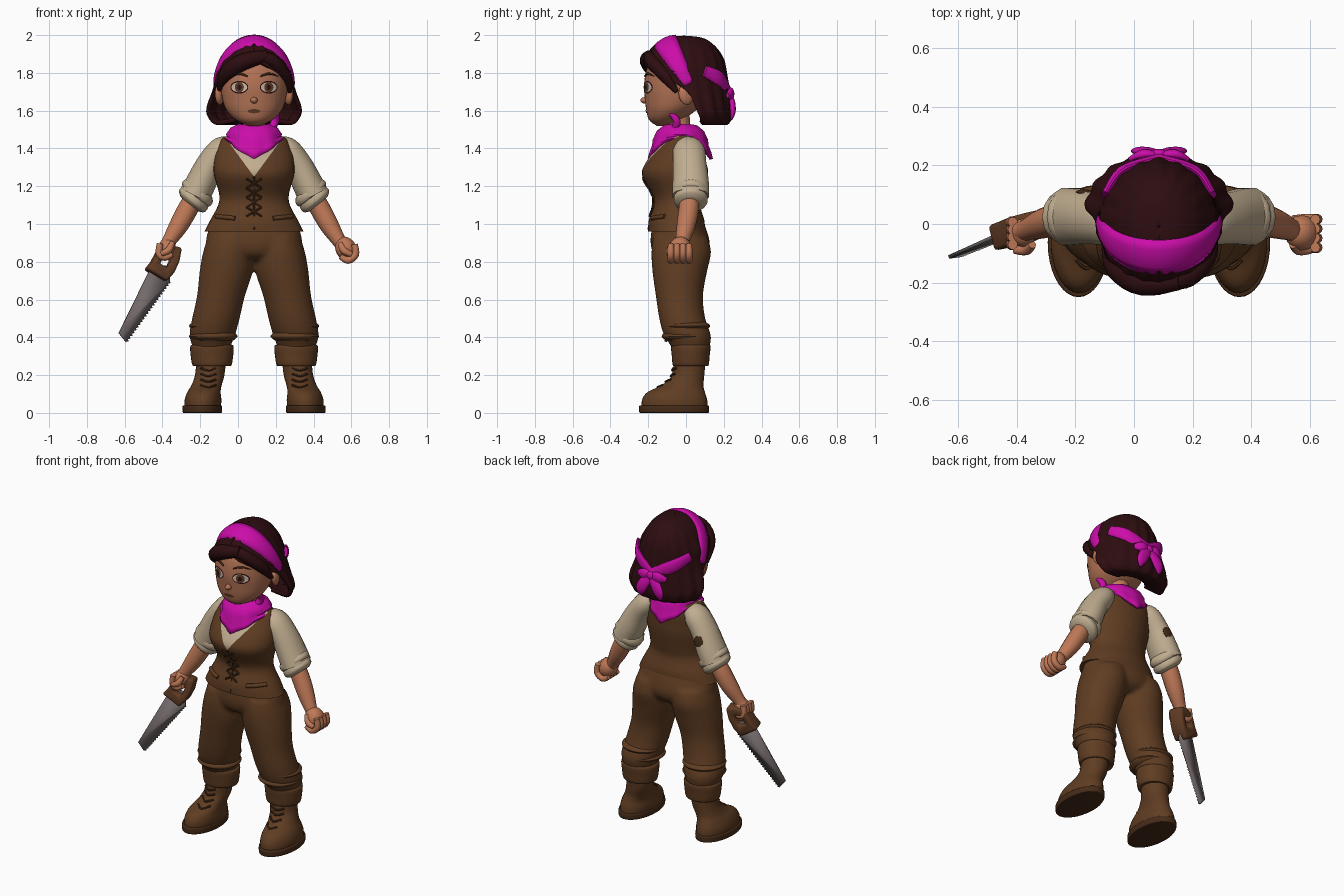
import bpy, bmesh
from math import sin, cos, asin, pi, radians
from mathutils import Vector, Matrix, Euler

if "Cube" in bpy.data.objects:
    bpy.data.objects.remove(bpy.data.objects["Cube"])
CENTRE = 0.085  # body midline

def material(name, *rgb):
    m = bpy.data.materials.new(name)
    m.use_nodes = True
    m.diffuse_color = (*rgb, 1)
    m.node_tree.nodes["Principled BSDF"].inputs["Base Color"].default_value = (*rgb, 1)
    return m

brown = material("brown cloth and leather", .115, .046, .016)
dark = material("dark leather", .06, .024, .009)
wood = material("handle wood", .12, .045, .018)
hair = material("dark hair", .026, .004, .005)
skin = material("skin", .52, .19, .095)
face_skin = material("face skin", .45, .17, .09)
pink = material("magenta cloth", .60, .004, .40)
cream = material("cream shirt", .53, .42, .28)
steel = material("steel", .17, .14, .14)
white = material("eye white", .6, .5, .42)

def smooth(rows, steps=4):
    """Catmull-Rom interpolation of rows of numbers."""
    p, out = [rows[0], *rows, rows[-1]], []
    for i in range(len(rows) - 1):
        for t in (k / steps for k in range(steps)):
            out.append([.5 * (2*b + (c - a)*t + (2*a - 5*b + 4*c - d)*t*t + (3*b - a - 3*c + d)*t**3)
                        for a, b, c, d in zip(*p[i:i + 4])])
    return out + [list(rows[-1])]

def turns(n):
    return [2 * pi * j / n for j in range(n)]

def grid(rings, closed=True, cap=True, bm=None):
    """Join rings of points into a skin, in a new or a given bmesh."""
    bm = bm or bmesh.new()
    vs = [[bm.verts.new(p) for p in ring] for ring in rings]
    n = len(rings[0])
    for a, b in zip(vs, vs[1:]):
        for j in range(n if closed else n - 1):
            bm.faces.new((a[j], a[(j + 1) % n], b[(j + 1) % n], b[j]))
    if cap:
        bm.faces.new(vs[0])
        bm.faces.new(vs[-1])
    return bm

def finish(name, bm, *mats, mirror=False, thick=0, rule=None, x=CENTRE, angle=50):
    bmesh.ops.recalc_face_normals(bm, faces=bm.faces[:])
    for f in bm.faces if rule else ():
        f.material_index = rule(f.calc_center_median())
    me = bpy.data.meshes.new(name)
    bm.to_mesh(me)
    bm.free()
    for m in mats:
        me.materials.append(m)
    me.shade_smooth()
    me.set_sharp_from_angle(angle=radians(angle))
    ob = bpy.data.objects.new(name, me)
    ob.location.x = x
    bpy.context.collection.objects.link(ob)
    if thick:
        ob.modifiers.new("thickness", 'SOLIDIFY').thickness = thick
    if mirror:
        ob.modifiers.new("mirror", 'MIRROR')
    return ob

def loft_rings(rows, n=36):
    """Rows are (height, x, y, half width, half depth)."""
    return [[Vector((x + rx * sin(t), y - ry * cos(t), z)) for t in turns(n)]
            for z, x, y, rx, ry in smooth(rows)]

def loft(name, rows, mat, **kw):
    return finish(name, grid(loft_rings(rows)), mat, **kw)

def tube(name, rows, mat, wide=1, ref=(0, 1, 0), n=14, **kw):
    """Rows are (x, y, z, radius); wide stretches the section along ref."""
    pts, rings = smooth(rows), []
    for i, row in enumerate(pts):
        a, b = pts[max(i - 1, 0)], pts[min(i + 1, len(pts) - 1)]
        along = (Vector(b[:3]) - Vector(a[:3])).normalized()
        u = (Vector(ref) - along * along.dot(Vector(ref))).normalized()
        v = u.cross(along)
        rings.append([Vector(row[:3]) + row[3] * (v * cos(t) + u * wide * sin(t)) for t in turns(n)])
    return finish(name, grid(rings), mat, **kw)

def ball(name, loc, size, mat, rot=(0, 0, 0), **kw):
    bm = bmesh.new()
    bmesh.ops.create_uvsphere(bm, u_segments=20, v_segments=12, radius=1,
                              matrix=Matrix.LocRotScale(Vector(loc), Euler(rot), Vector(size)))
    return finish(name, bm, mat, **kw)

def front(rows, x, z, lift=.004):
    """Point on the front surface of a loft."""
    _, cx, cy, rx, ry = min(smooth(rows, 20), key=lambda r: abs(r[0] - z))
    return Vector((x, cy - ry * max(0, 1 - ((x - cx) / rx) ** 2) ** .5 - lift, z))

def patch(name, rows, x, z, rx, rz, lift, mat, **kw):
    bm = bmesh.new()
    hub = bm.verts.new(front(rows, x, z, lift))
    rim = [bm.verts.new(front(rows, x + rx * sin(t), z + rz * cos(t), lift)) for t in turns(20)]
    for a, b in zip(rim, rim[1:] + rim[:1]):
        bm.faces.new((hub, a, b))
    return finish(name, bm, mat, **kw)

# Head and face
face = [(1.52, 0, -.13, .03, .025), (1.55, 0, -.11, .095, .085), (1.6, 0, -.08, .145, .13),
        (1.66, 0, -.06, .168, .157), (1.74, 0, -.05, .178, .172), (1.84, 0, -.03, .178, .17), (1.92, 0, 0, .12, .13)]
loft("head", face, face_skin)
ball("nose", (0, -.218, 1.655), (.019, .024, .017), face_skin)
ball("ear", (.183, 0, 1.685), (.022, .04, .055), skin, rot=(.2, 0, .3), mirror=True)
for part, rx, rz, lift, mat in (("lashes", .047, .034, .003, hair), ("white", .042, .027, .005, white),
                                ("iris", .024, .027, .007, brown), ("pupil", .011, .014, .009, hair)):
    patch("eye_" + part, face, .078, 1.724, rx, rz, lift, mat, mirror=True)
patch("lips", face, 0, 1.597, .034, .011, .004, brown)
tube("eyebrow", [(*front(face, x, z), r) for x, z, r in
                 ((.035, 1.782, .004), (.08, 1.796, .006), (.13, 1.782, .002))], dark, mirror=True)
tube("neck", [(0, -.01, 1.4, .07), (0, -.03, 1.48, .06), (0, -.04, 1.58, .06)], skin)

# Bobbed hair: height, y, half width, half depth, half angle of the face opening
bob = [(1.997, -.01, .003, .003, 0), (1.985, -.01, .075, .1, 0), (1.94, -.01, .132, .165, 0),
       (1.88, -.01, .17, .205, 2), (1.82, -.01, .198, .22, 30), (1.76, 0, .207, .22, 68), (1.7, .01, .222, .222, 90),
       (1.62, .03, .25, .21, 95), (1.57, .05, .245, .19, 96), (1.525, .065, .2, .15, 98), (1.54, .06, .1, .07, 100)]
rings = []
for z, y, rx, ry, gap in smooth(bob):
    gap, ring = radians(max(gap, 0)), []
    for j in range(91):
        t = gap + (2 * pi - 2 * gap) * j / 90
        wave = 1 + .018 * cos(18 * t) * min(1, (2 - z) * 8)
        ring.append(Vector((rx * wave * sin(t), y - ry * wave * cos(t), z)))
    rings.append(ring)
finish("hair", grid(rings, closed=False, cap=False), hair, thick=.025)
tube("fringe_right", [(.07, -.195, 1.89, .03), (-.05, -.2, 1.86, .045), (-.14, -.15, 1.8, .042),
                      (-.185, -.07, 1.71, .012)], hair)
tube("fringe_left", [(.03, -.195, 1.89, .03), (.1, -.18, 1.86, .035), (.16, -.115, 1.79, .035),
                     (.19, -.05, 1.7, .012)], hair)

# Headband ribbon over the crown
rings = []
for t in (pi * j / 40 for j in range(41)):
    mid = Vector((.204 * cos(t), .012 - .127 * sin(t), 1.74 + .234 * sin(t)))
    along = Vector((-.204 * sin(t), -.127 * cos(t), .234 * cos(t)))
    out = (mid - Vector((0, 0, 1.75))).normalized()
    side = along.cross(out).normalized() * (.036 + .03 * sin(t))
    rings.append([mid + side * w + out * (.012 - .014 * w * w) for w in (-1, -.5, 0, .5, 1)])
finish("headband", grid(rings, closed=False, cap=False), pink, thick=.03)

# Tied ends and bow behind the head
tube("headband_back", [(.185, .1, 1.81, .012), (.125, .183, 1.765, .016), (0, .226, 1.695, .014)],
     pink, wide=2.5, ref=(0, 0, 1), mirror=True)
tube("bow_loop", [(0, .23, 1.69, .01), (.05, .238, 1.69, .018), (.1, .22, 1.68, .008)],
     pink, wide=1.8, ref=(0, 0, 1), mirror=True)
tube("bow_tail", [(0, .235, 1.69, .01), (.04, .246, 1.64, .015), (.065, .248, 1.59, .014), (.07, .24, 1.55, .004)],
     pink, wide=2.3, ref=(1, 0, 0), mirror=True)
ball("bow_knot", (0, .238, 1.69), (.028, .018, .026), pink)

# Neckerchief with a point at the front and the back, and its loose end
rings = []
for rx, ry, z, drop in ((.07, .075, 1.5, 0), (.085, .09, 1.53, .1), (.125, .125, 1.51, .2), (.15, .145, 1.475, .3),
                        (.145, .148, 1.462, .5), (.158, .16, 1.452, .75), (.15, .168, 1.44, 1)):
    ring = []
    for t in turns(64):
        dip = drop * .095 * max(0, 1 - asin(min(1, abs(sin(t)))) / 1.2)
        fold = 1 + .03 * drop * cos(10 * t)
        ring.append(Vector((rx * fold * sin(t), -.03 - ry * fold * cos(t), z - dip)))
    rings.append(ring)
finish("neckerchief", grid(rings, cap=False), pink, thick=.02)
tube("neckerchief_end", [(.09, -.06, 1.5, .02), (.115, -.05, 1.55, .02), (.125, -.1, 1.6, .006)], pink)

# Vest, with the shirt showing in a V at the chest
torso = [(.96, 0, -.05, .262, .15), (1.02, 0, -.05, .232, .147), (1.1, 0, -.048, .19, .122), (1.16, 0, -.05, .185, .13),
         (1.26, 0, -.068, .212, .165), (1.33, 0, -.055, .212, .155), (1.4, 0, -.03, .198, .13),
         (1.46, 0, -.02, .16, .1), (1.5, 0, -.015, .06, .06)]
bm = grid(loft_rings(torso))
for s in (-1, 1):
    bmesh.ops.bisect_plane(bm, geom=bm.verts[:] + bm.edges[:] + bm.faces[:], plane_co=(0, 0, 1.25),
                           plane_no=(s * .15, 0, -.11))
finish("vest", bm, brown, cream, rule=lambda c: int(c.y < -.03 and c.z - 1.25 > abs(c.x) * .15 / .11))
tube("vest_seam", [(*front(torso, 0, z, 0), .005) for z in (.97, 1.05, 1.15, 1.25)], dark, n=6)
for low in (1.065, 1.115, 1.165, 1.215):
    tube("vest_lace", [(*front(torso, x, low + x * .6), .006) for x in (-.04, 0, .04)], dark, n=6,
         ref=(0, 0, 1), mirror=True)
tube("pocket_flap", [(*front(torso, x, 1.02 + x * .1, .002), .012) for x in (.1, .15, .2)], brown, mirror=True)

# Trousers, seat and legs fused into one surface
bm = grid(loft_rings([(.81, 0, -.03, .13, .1), (.84, 0, -.03, .2, .14), (.89, 0, -.03, .25, .157),
                      (.95, 0, -.035, .248, .15), (1.02, 0, -.04, .215, .13)]))
leg = [(.93, .12, -.03, .125, .145), (.85, .134, -.025, .136, .158), (.75, .147, -.033, .141, .145),
       (.62, .175, -.035, .127, .125), (.5, .202, -.02, .126, .122), (.42, .22, .005, .122, .125),
       (.37, .225, .02, .108, .11), (.32, .225, .025, .09, .09)]
for s in (-1, 1):
    grid(loft_rings([(z, s * x, y, rx, ry) for z, x, y, rx, ry in leg]), bm=bm)
trousers = finish("trousers", bm, brown)
remesh = trousers.modifiers.new("fuse", 'REMESH')
remesh.mode, remesh.voxel_size, remesh.use_smooth_shade = 'VOXEL', .012, True
trousers.modifiers.new("soften", 'SMOOTH').iterations = 6
loft("trouser_cuff", [(.36, .223, .025, .09, .085), (.355, .223, .025, .114, .104), (.3, .223, .025, .112, .1),
                      (.25, .223, .025, .102, .094), (.255, .223, .025, .08, .075)], brown, mirror=True)
for z in (.46, .405):
    loft("trouser_fold", [(z - .022, .215, 0, .105, .105), (z, .216, 0, .129, .129),
                          (z + .022, .214, -.005, .108, .108)], brown, mirror=True)

# Boots
boot = [(.025, .272, -.06, .096, .175), (.07, .27, -.06, .097, .172), (.11, .265, -.052, .088, .152),
        (.145, .252, -.02, .08, .112), (.19, .237, .008, .078, .088), (.24, .23, .016, .078, .084), (.3, .228, .02, .08, .08)]
loft("boot", boot, brown, mirror=True)
loft("boot_sole", [(0, .274, -.063, .098, .178), (.005, .274, -.063, .104, .185), (.035, .274, -.063, .104, .185),
                   (.04, .274, -.063, .096, .176)], dark, mirror=True)
for z in (.135, .165, .195, .225):
    tube("boot_lace", [(*front(boot, .242 + x, z + abs(x) * .3), .006) for x in (-.04, 0, .04)], dark, n=6,
         ref=(0, 0, 1), mirror=True)

# Sleeves, a worn elbow patch and forearms
tube("sleeve", [(.13, .01, 1.42, .05), (.175, .015, 1.39, .07), (.235, .02, 1.31, .074), (.28, .025, 1.22, .08),
                (.315, .025, 1.15, .082)], cream, wide=1.22, mirror=True)
ball("elbow_patch", (-.25, .108, 1.28), (.032, .009, .04), dark, rot=(.1, .3, 0))
for d, r in ((0, .094), (.034, .088)):
    x, z = .3 + d * .6, 1.165 - d
    tube("sleeve_cuff", [(x + k, .025, z - k * 1.2, w) for k, w in ((-.021, .074), (-.009, r), (.01, r), (.022, .06))],
         cream, mirror=True)
tube("forearm", [(.3, .02, 1.17, .05), (.35, .015, 1.08, .054), (.4, 0, .99, .05), (.45, -.02, .91, .037),
                 (.47, -.025, .88, .036)], skin, mirror=True)

# Fists with curled fingers and a thumb
for label, s, hx, hz, size in (("left", 1, .487, .868, 1), ("right", -1, .462, .872, .8)):
    ball(label + "_fist", (s * hx, -.03, hz), (.055 * size, .06 * size, .068 * size), skin, rot=(0, -s * .5, 0))
    for y in (-.03 + k * size for k in (-.05, -.018, .014, .046)):
        tube(label + "_finger", [(s * (hx + .045 * size), y, hz + .025, .017), (s * (hx + .05 * size), y, hz - .03, .019),
             (s * (hx + .01), y, hz - .06 * size, .019), (s * (hx - .03), y, hz - .04 * size, .014)], skin, n=10)
    tube(label + "_thumb", [(s * (hx + x), y, hz + z, r) for x, y, z, r in
                            ((-.03, -.07, .03, .014), (-.01, -.088, -.01, .019), (.03, -.088, -.03, .014))], skin, n=10)

# Hand saw, held in the right hand
def saw_point(x, z):
    return Vector((x, .25 * (x + .42) + .1 * (z - .78) - .03, z))

heel, tip = Vector((-.36, .70)), Vector((-.593, .377))
edge = [heel.lerp(tip, i / 44) + Vector((.008, -.005)) * (i % 2) for i in range(45)]
bm = bmesh.new()
bm.faces.new([bm.verts.new(saw_point(*p)) for p in [(-.455, .78), (-.36, .78), *edge, (-.63, .424)]])
finish("saw_blade", bm, steel, thick=.012, x=0, angle=30)
outline = [(-.49, .76), (-.458, .8), (-.42, .87), (-.36, .885), (-.305, .87), (-.318, .8), (-.345, .74), (-.385, .695)]
mid = Vector((-.385, .805))
loops = [[saw_point(*(mid + (Vector(p) - mid) * k)) for p in outline] for k in (1, .36)]
handle = finish("saw_handle", grid(loops, cap=False), wood, thick=.09, x=0, angle=30)
handle.modifiers["thickness"].offset = 0
bevel = handle.modifiers.new("bevel", 'BEVEL')
bevel.width, bevel.segments = .012, 2
